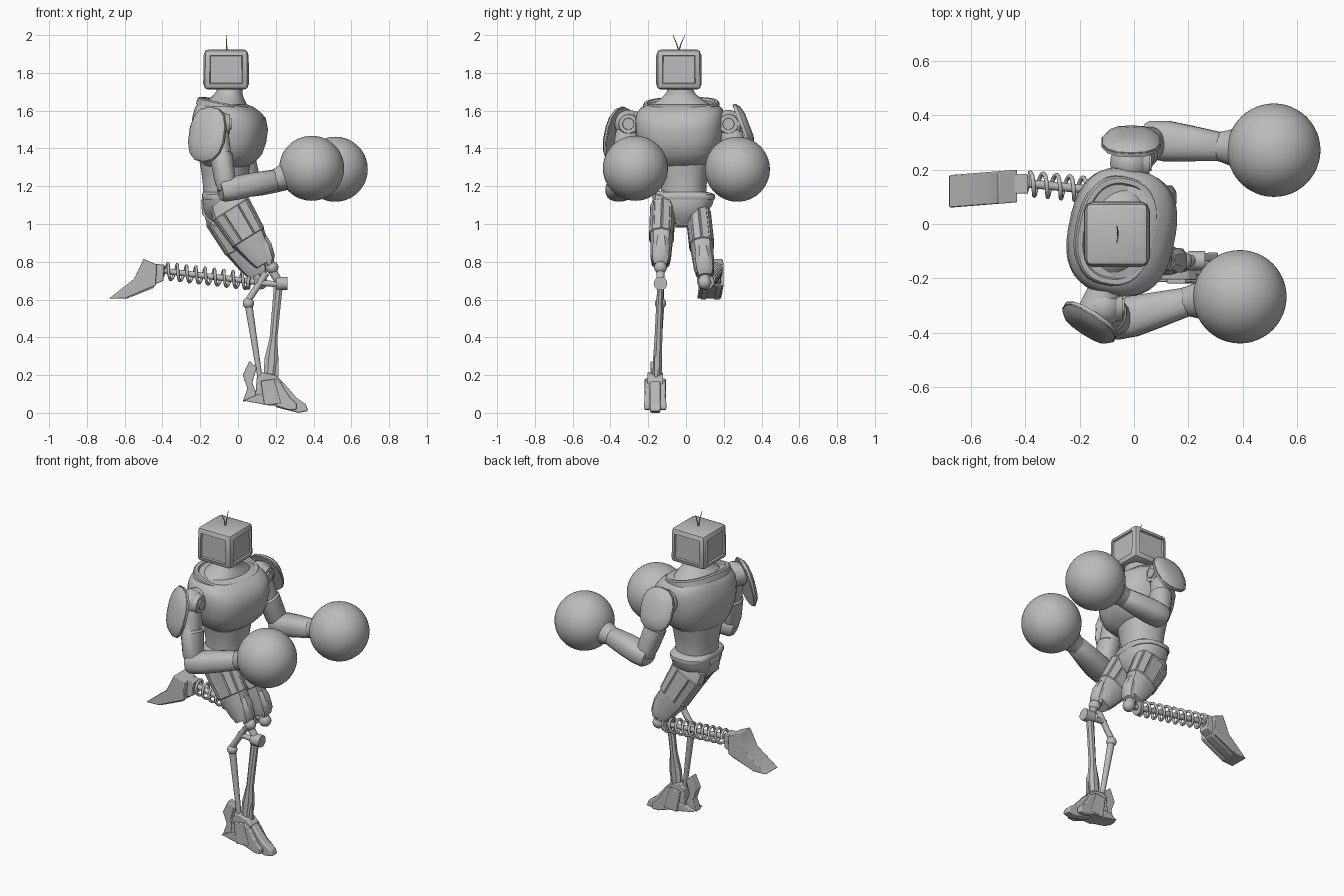
import bpy, bmesh, math
from mathutils import Vector

if "Cube" in bpy.data.objects:
    bpy.data.objects.remove(bpy.data.objects["Cube"], do_unlink=True)

metal = bpy.data.materials.new("plain_grey")
metal.use_nodes = True
GREY = (0.5, 0.5, 0.5, 1)
metal.diffuse_color = GREY
metal.node_tree.nodes["Principled BSDF"].inputs["Base Color"].default_value = GREY
Y, Z = Vector((0, 1, 0)), Vector((0, 0, 1))


def finish(name, bm, bevel=0, angle=35):
    bmesh.ops.recalc_face_normals(bm, faces=bm.faces[:])
    me = bpy.data.meshes.new(name)
    bm.to_mesh(me)
    bm.free()
    me.materials.append(metal)
    me.shade_smooth()
    me.set_sharp_from_angle(angle=math.radians(angle))
    ob = bpy.data.objects.new(name, me)
    bpy.context.collection.objects.link(ob)
    if bevel:
        mod = ob.modifiers.new("edge_bevel", "BEVEL")
        mod.width, mod.segments, mod.limit_method = bevel, 2, "ANGLE"
    return ob


def loft(name, p0, p1, rings, n=24, power=2, side=Y, panel=0):
    """Rings of (fraction, half side width, half depth, depth offset) from p0 to p1."""
    p0, p1 = Vector(p0), Vector(p1)
    w = (p1 - p0).normalized()
    u = (side - w * side.dot(w)).normalized()
    v = u.cross(w)
    bm, loops = bmesh.new(), []
    for t, a, b, *off in rings:
        c = p0.lerp(p1, t) + v * (off[0] if off else 0)
        ring = []
        for i in range(n):
            ang = 2 * math.pi * (i + 0.5) / n
            cs, sn = math.cos(ang), math.sin(ang)
            x = math.copysign(abs(cs) ** (2 / power), cs) * a
            y = math.copysign(abs(sn) ** (2 / power), sn) * b
            ring.append(bm.verts.new(c + u * x + v * y))
        loops.append(ring)
    walls = []
    for r, s in zip(loops, loops[1:]):
        for i in range(n):
            j = (i + 1) % n
            walls.append(bm.faces.new((r[i], r[j], s[j], s[i])))
    bm.faces.new(loops[0])
    bm.faces.new(loops[-1])
    if panel:
        # Raised plates on the long faces only
        bmesh.ops.recalc_face_normals(bm, faces=bm.faces[:])
        size = (p1 - p0).length * 0.4
        long_faces = [f for f in walls if max(e.calc_length() for e in f.edges) > size]
        bmesh.ops.inset_individual(bm, faces=long_faces, thickness=panel, depth=panel)
    return finish(name, bm)


def rod(name, p0, p1, r0, r1=None, n=16):
    return loft(name, p0, p1, [(0, r0, r0), (1, r1 or r0, r1 or r0)], n)


def ball(name, c, r, seg=20):
    bm = bmesh.new()
    bmesh.ops.create_uvsphere(bm, u_segments=seg, v_segments=seg * 2 // 3, radius=r)
    bmesh.ops.translate(bm, verts=bm.verts[:], vec=c)
    return finish(name, bm)


def prism(name, pts, y, half, bevel=0.004, slope=0):
    """Side profile of (x, z) points widened along y, drifting in y along x by slope."""
    bm = bmesh.new()
    x0 = pts[0][0]
    sides = [[bm.verts.new((x, y + s * half + slope * (x - x0), z)) for x, z in pts] for s in (-1, 1)]
    bm.faces.new(sides[0])
    bm.faces.new(sides[1])
    for i in range(len(pts)):
        j = (i + 1) % len(pts)
        bm.faces.new((sides[0][i], sides[0][j], sides[1][j], sides[1][i]))
    return finish(name, bm, bevel)


# Head: a chamfered boxy monitor with a recessed panel on each side
bm = bmesh.new()
bmesh.ops.create_cube(bm, size=1)
for v in bm.verts:
    k = 0.98 if v.co.z > 0 else 1
    v.co = Vector((-0.063 + v.co.x * 0.235 * k, -0.038 + v.co.y * 0.235 * k, 1.818 + v.co.z * 0.21))
bmesh.ops.bevel(bm, geom=bm.edges[:], offset=0.02, segments=2, profile=0.5, affect="EDGES")
walls = [f for f in bm.faces if abs(f.normal.z) < 0.1 and f.calc_area() > 0.02]
bmesh.ops.inset_individual(bm, faces=walls, thickness=0.014, depth=0.004)
bmesh.ops.inset_individual(bm, faces=walls, thickness=0.005, depth=-0.01)
finish("head", bm, 0, 25)
for s in (-1, 1):
    mid = (-0.06, -0.038 + s * 0.012, 1.955)
    rod("antenna_base", (-0.06, -0.038, 1.915), mid, 0.004, 0.003, 8)
    rod("antenna_tip", mid, (-0.063, -0.038 + s * 0.032, 2.0), 0.003, 0.0015, 8)

# Torso, turned a little toward its right
across = Vector((0.2, 0.98, 0))
base = Vector((-0.045, -0.03, 0))
loft("neck", base, base + Z, [(1.58, .19, .135, -.025), (1.625, .165, .115, -.025), (1.65, .13, .1, -.018),
     (1.67, .1, .085, -.012), (1.69, .08, .073, -.005), (1.705, .07, .068), (1.725, .068, .066)], 32, 2.1, across)
loft("chest", base, base + Z, [(1.3, .12, .11, -.02), (1.33, .165, .142, -.01), (1.37, .2, .167),
     (1.43, .222, .187), (1.5, .234, .197), (1.56, .236, .187, -.003), (1.59, .23, .17, -.012),
     (1.615, .213, .15, -.025), (1.632, .188, .126, -.038)], 40, 2.6, across)
lean = Vector((0.2, -0.04, 1))
loft("collar", base + Z * 1.628, base + Z * 1.628 + lean, [(-.025, .204, .15, -.02), (.006, .202, .148, -.02),
     (.013, .196, .142, -.02), (.013, .178, .124, -.02), (.002, .172, .118, -.02)], 40, 2.4, across)
waist = Vector((-0.068, -0.012, 0))
loft("abdomen", waist, waist + Z, [(1.14, .12, .113), (1.2, .118, .115), (1.27, .13, .123), (1.34, .145, .135)],
     28, 2.4, across)
loft("belt", waist, waist + Z, [(1.13, .164, .12), (1.14, .168, .124), (1.155, .165, .123), (1.165, .145, .119),
     (1.17, .12, .115)], 28, 2.8)
loft("pelvis", waist, waist + Z, [(1.0, .05, .075), (1.05, .115, .112), (1.1, .153, .122), (1.135, .162, .12)], 20, 2.5)
prism("crotch_guard", [(0.0, 1.14), (0.05, 1.13), (0.045, 1.07), (0.0, 0.99), (-0.06, 0.98)], -0.015, 0.035)
prism("tail_guard", [(-0.13, 1.14), (-0.195, 1.13), (-0.19, 1.05), (-0.12, 0.98)], -0.015, 0.045)


def arm(name, inner, outer, shoulder, elbow, wrist, glove, pad, normal, size):
    shoulder, elbow, wrist, glove = map(Vector, (shoulder, elbow, wrist, glove))
    pad, normal = Vector(pad), Vector(normal).normalized()
    rod(name + "_shoulder_drum", inner, outer, 0.066, n=24)
    ball(name + "_shoulder_ball", shoulder, 0.074)
    face = shoulder + Vector((0.05, 0, 0))
    rod(name + "_shoulder_cap", face, face + Vector((0.022, 0, 0)), 0.056, 0.05, 24)
    rod(name + "_shoulder_bolt", face, face + Vector((0.03, 0, 0)), 0.034, 0.03, 20)
    loft(name + "_upper_arm", shoulder, elbow, [(0, .055, .055), (.2, .062, .058), (.45, .06, .054),
         (.48, .067, .062), (.85, .063, .057), (1, .048, .046)], 16, 2.3)
    rod(name + "_elbow", elbow - Y * 0.06, elbow + Y * 0.06, 0.05, n=20)
    loft(name + "_forearm", elbow.lerp(wrist, -0.13), wrist, [(0, .058, .048), (.06, .07, .06),
         (.3, .076, .064), (.6, .067, .062), (.97, .054, .054), (1, .048, .048)], 16, 2.5)
    loft(name + "_cuff", wrist.lerp(glove, -0.1), glove, [(0, .052, .052), (.1, .056, .056), (.3, .07, .07),
         (.55, .1, .1), (.6, .08, .08)], 28)
    ball(name + "_glove", glove, 0.172, 48)
    # Thin domed shoulder pad with a raised rim
    w, h = size
    loft(name + "_shoulder_pad", pad, pad + normal, [(-.014, w * .8, h * .8), (-.014, w, h), (.004, w, h),
         (.02, w * .86, h * .86), (.032, w * .5, h * .5)], 14, 2.4, Z.cross(normal))
    loft(name + "_pad_rim", pad, pad + normal, [(-.01, w * 1.03, h * 1.02), (0, w * 1.03, h * 1.02)],
         14, 2.4, Z.cross(normal))


arm("right", (-0.08, -0.2, 1.53), (-0.15, -0.34, 1.53), (-0.115, -0.305, 1.53), (-0.06, -0.355, 1.18),
    (0.2, -0.285, 1.235), (0.39, -0.268, 1.295), (-0.165, -0.365, 1.475), (-0.52, -0.8, 0.22), (0.112, 0.148))
arm("left", (-0.02, 0.15, 1.53), (-0.01, 0.29, 1.53), (-0.015, 0.225, 1.53), (0.07, 0.31, 1.205),
    (0.32, 0.285, 1.25), (0.515, 0.272, 1.29), (-0.01, 0.305, 1.515), (0, 0.93, 0.36), (0.108, 0.128))


def thigh(name, hip, knee):
    hip, knee = Vector(hip), Vector(knee)
    loft(name + "_thigh", hip, knee, [(0, .05, .09), (.15, .062, .109), (.6, .062, .095),
         (.88, .056, .068), (1, .048, .05)], 10, 2.6, Y, 0.006)
    loft(name + "_knee_guard", hip, knee, [(.7, .035, .03, -.06), (.82, .048, .04, -.05),
         (.98, .046, .035, -.036), (1.05, .036, .025, -.02)], 8, 2.6)


thigh("right", (-0.07, -0.122, 1.13), (0.14, -0.135, 0.79))
thigh("left", (-0.1, 0.06, 1.1), (0.1, 0.1, 0.735))

# Standing leg: knee linkage, two shin struts
ry = -0.135
ball("right_knee_ball", (0.18, ry, 0.77), 0.034)
rod("right_knee_link", (0.17, ry, 0.77), (0.22, ry, 0.69), 0.022)
rod("right_knee_bar", (0.215, ry - 0.042, 0.685), (0.215, ry + 0.042, 0.685), 0.04, n=20)
rod("right_knee_hub", (0.2, ry, 0.685), (0.262, ry, 0.685), 0.036, n=20)
rod("right_knee_brace", (0.1, ry, 0.69), (0.22, ry, 0.68), 0.016)
rod("right_rear_link", (0.05, ry, 0.59), (0.15, ry, 0.74), 0.018)
ball("right_rear_joint", (0.055, ry, 0.58), 0.03)
rod("right_rear_strut", (0.055, ry, 0.58), (0.12, -0.155, 0.16), 0.021, 0.013)
loft("right_shin", (0.215, ry, 0.69), (0.165, -0.155, 0.15), [(0, .016, .026), (.2, .02, .024),
     (.55, .022, .022), (.75, .026, .04), (1, .026, .034)], 8)
prism("right_shin_fin", [(0.18, 0.18), (0.215, 0.19), (0.215, 0.3), (0.195, 0.24)], -0.16, 0.008, 0)

# Standing foot
fy = -0.163
prism("right_ankle", [(0.09, 0.07), (0.1, 0.19), (0.13, 0.215), (0.2, 0.2), (0.23, 0.17), (0.22, 0.05)], fy, 0.042)
prism("right_sole", [(0.03, 0.065), (0.1, 0.095), (0.24, 0.12), (0.25, 0.035), (0.16, 0.04)], fy, 0.05)
prism("right_heel_spur", [(0.06, 0.275), (0.1, 0.24), (0.075, 0.16), (0.11, 0.07), (0.025, 0.06), (0.05, 0.13),
      (0.025, 0.2)], fy, 0.024)
prism("right_middle_toe", [(0.2, 0.19), (0.245, 0.155), (0.31, 0.08), (0.36, 0.045), (0.372, 0.01),
      (0.32, 0), (0.2, 0.03)], fy, 0.027, 0.008)
for s in (-1, 1):
    prism("right_side_toe", [(0.19, 0.185), (0.225, 0.16), (0.275, 0.08), (0.31, 0.05), (0.31, 0.018),
          (0.27, 0.015), (0.19, 0.04)], fy + s * 0.038, 0.015, 0.006, s * 0.05)
    prism("right_side_plate", [(0.12, 0.17), (0.19, 0.18), (0.23, 0.05), (0.14, 0.04)], fy + s * 0.048, 0.008)

# Raised leg: spring shin
knee, ankle = Vector((0.12, 0.098, 0.69)), Vector((-0.42, 0.152, 0.755))
ball("left_knee_ball", knee, 0.036)
rod("left_knee_bar", knee - Y * 0.048, knee + Y * 0.048, 0.028)
rod("left_knee_link", (0.1, 0.1, 0.75), knee, 0.03)
rod("left_shin_rod", knee, ankle, 0.016)
rod("left_spring_stop", knee.lerp(ankle, 0.1), knee.lerp(ankle, 0.13), 0.045)
rod("left_ankle_stop", knee.lerp(ankle, 0.94), ankle, 0.03)
axis = (ankle - knee).normalized()
u = axis.cross(Z).normalized()
v = axis.cross(u)
cu = bpy.data.curves.new("left_spring", "CURVE")
cu.dimensions, cu.bevel_depth, cu.bevel_resolution = "3D", 0.008, 2
coil = cu.splines.new("POLY")
turns, per = 9, 18
coil.points.add(turns * per)
for i, p in enumerate(coil.points):
    a = 2 * math.pi * i / per
    c = knee.lerp(ankle, 0.12 + 0.82 * i / (turns * per)) + (u * math.cos(a) + v * math.sin(a)) * 0.042
    p.co = (*c, 1)
cu.materials.append(metal)
bpy.context.collection.objects.link(bpy.data.objects.new("left_spring", cu))

# Raised foot
prism("left_foot", [(-0.43, 0.785), (-0.435, 0.675), (-0.6, 0.605), (-0.683, 0.605), (-0.55, 0.71), (-0.5, 0.815)],
      0.14, 0.06, 0.004, 0.08)
prism("left_heel", [(-0.39, 0.785), (-0.395, 0.7), (-0.45, 0.675), (-0.46, 0.79)], 0.148, 0.036)
for s in (-1, 1):
    prism("left_sole_ridge", [(-0.44, 0.672), (-0.59, 0.608), (-0.6, 0.6), (-0.45, 0.66)],
          0.14 + s * 0.035, 0.014, 0, 0.08)
